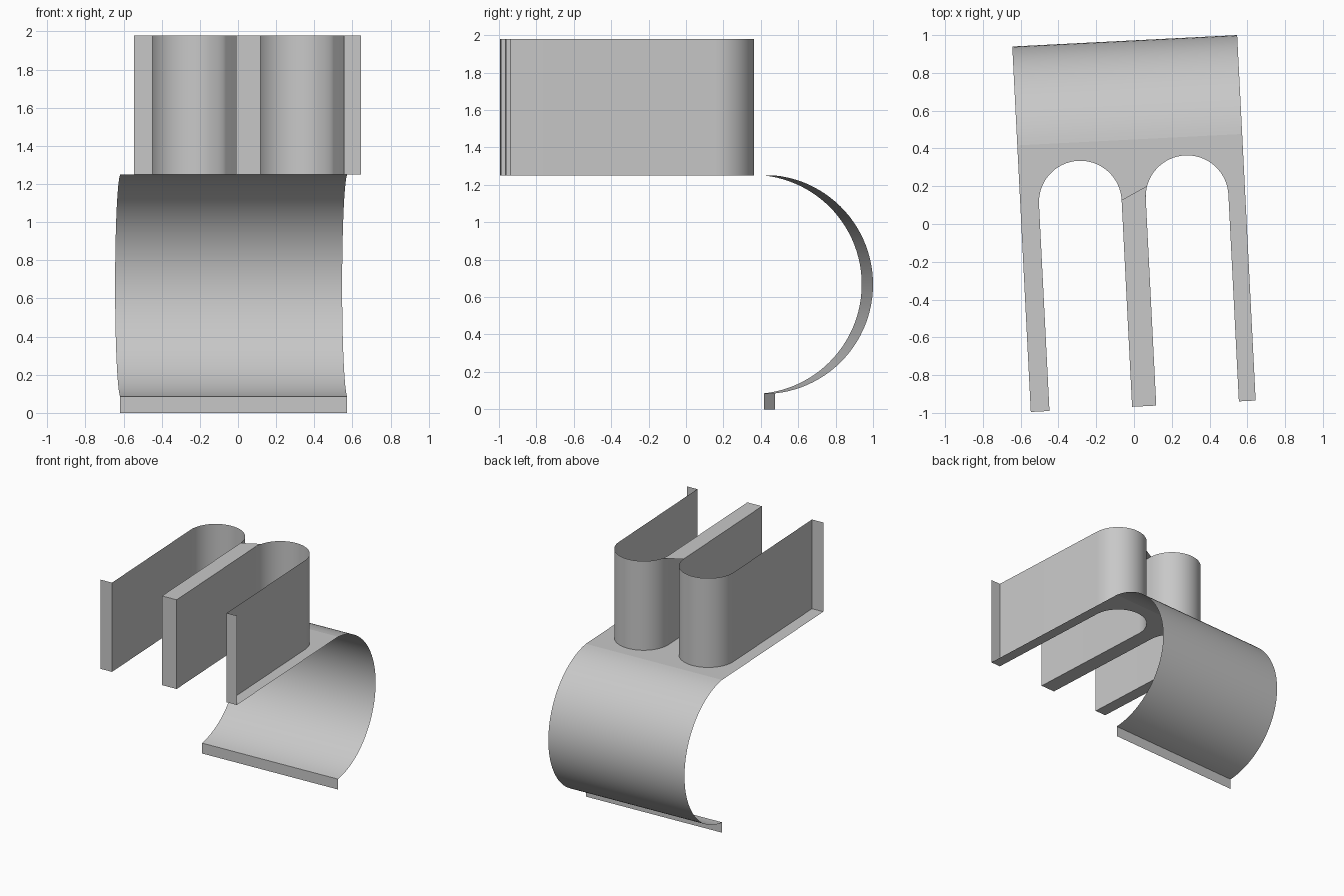
import bpy
import bmesh
from math import sin, cos, pi, radians, asin, atan2
from mathutils import Vector

if "Cube" in bpy.data.objects:
    bpy.data.objects.remove(bpy.data.objects["Cube"])

TURN = radians(2.9)       # whole model is turned slightly about z
HALF = 0.596              # half width of the sheet
FRONT, BACK = -0.966, 0.447
FLOOR, TOP, LIP = 1.25, 1.98, 0.085
SLOTS = [(-0.278, 0.219), (0.288, 0.219)]   # centre x, radius
SLOT_Y = 0.13
STEPS = 32

grey = bpy.data.materials.new("plain grey")
grey.use_nodes = True
grey.diffuse_color = (0.58, 0.58, 0.58, 1)
grey.node_tree.nodes["Principled BSDF"].inputs["Base Color"].default_value = (0.58, 0.58, 0.58, 1)


def finish(name, bm):
    mesh = bpy.data.meshes.new(name)
    bm.to_mesh(mesh)
    bm.free()
    mesh.materials.append(grey)
    obj = bpy.data.objects.new(name, mesh)
    bpy.context.collection.objects.link(obj)
    obj.rotation_euler.z = TURN
    bpy.ops.object.select_all(action='DESELECT')
    obj.select_set(True)
    bpy.context.view_layer.objects.active = obj
    bpy.ops.object.shade_smooth_by_angle(angle=radians(30))
    return obj


def strip(name, path, offset):
    """Sweep an open path along a straight offset."""
    bm = bmesh.new()
    low = [bm.verts.new(p) for p in path]
    high = [bm.verts.new(Vector(p) + Vector(offset)) for p in path]
    for i in range(len(path) - 1):
        bm.faces.new((low[i], low[i + 1], high[i + 1], high[i]))
    return finish(name, bm)


def plate(name, outline, z):
    """Flat face from an outline."""
    bm = bmesh.new()
    bm.faces.new([bm.verts.new((x, y, z)) for x, y in outline])
    return finish(name, bm)


def arch(cx, r, start, end, steps):
    angles = [start + (end - start) * i / steps for i in range(steps + 1)]
    return [(cx + r * cos(a), SLOT_Y + r * sin(a)) for a in angles]


# Comb outline: front ends of the prongs and the round-ended slots
comb = [(-HALF, FRONT)]
for cx, r in SLOTS:
    comb += [(cx - r, FRONT)] + arch(cx, r, pi, 0, STEPS) + [(cx + r, FRONT)]
comb.append((HALF, FRONT))

# Upright walls and the flat floor
strip("slot_walls", [(x, y, FLOOR) for x, y in comb], (0, 0, TOP - FLOOR))
plate("floor_sheet", comb + [(HALF, BACK), (-HALF, BACK)], FLOOR)

# Cap on the middle prong, ending on a slant
(lx, lr), (rx, rr) = SLOTS
cap = [(lx + lr, FRONT), (rx - rr, FRONT)]
cap += arch(rx, rr, pi, pi - asin(0.068 / rr), 4) + [(lx + lr, SLOT_Y)]
plate("middle_cap", cap, TOP)

# Curved back sheet: arc through both ends and the rearmost point
rise, depth = (FLOOR - LIP) / 2, 0.971 - BACK
radius = (rise ** 2 + depth ** 2) / (2 * depth)
cy, cz = BACK + depth - radius, (FLOOR + LIP) / 2
sweep = atan2(rise, BACK - cy)
bend = []
for i in range(49):
    a = sweep * (i / 24 - 1)
    bend.append((-HALF, cy + radius * cos(a), cz + radius * sin(a)))
strip("curved_back", bend, (2 * HALF, 0, 0))

# Upright lip under the curve
strip("bottom_lip", [(-HALF, BACK, 0), (-HALF, BACK, LIP)], (2 * HALF, 0, 0))
